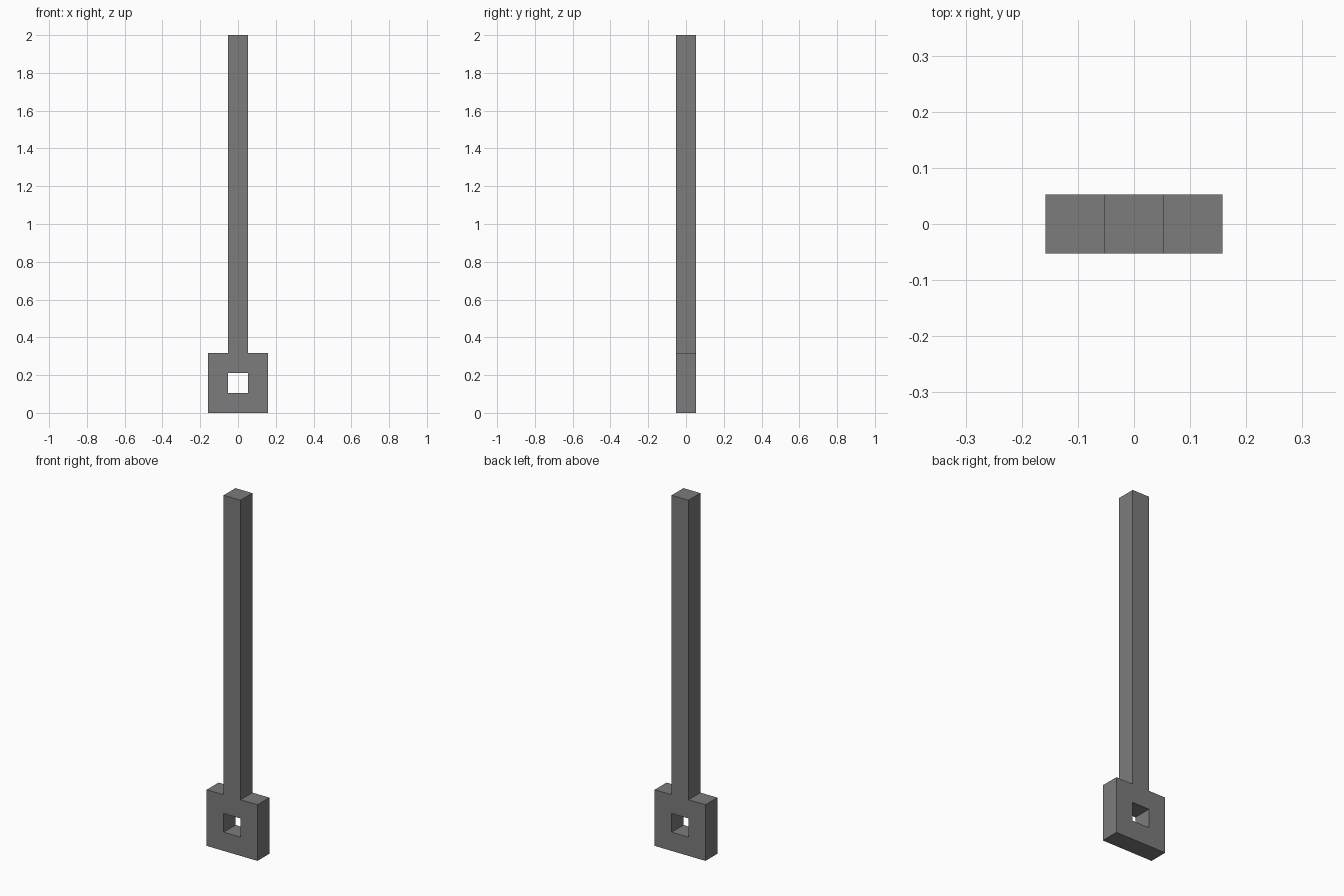
import bpy, bmesh
from mathutils import Vector

if "Cube" in bpy.data.objects:
    bpy.data.objects.remove(bpy.data.objects["Cube"])

U = 2 / 19  # square module: the model is 3 wide, 1 deep, 19 tall

grey = bpy.data.materials.new("dark_grey")
grey.diffuse_color = (0.2, 0.2, 0.2, 1)
grey.use_nodes = True
grey.node_tree.nodes["Principled BSDF"].inputs["Base Color"].default_value = grey.diffuse_color

# Front profile as modules (x0, x1, z0, z1): ring around the square hole, then the shaft
cells = [(i - 1.5, i - 0.5, j, j + 1)
         for i in range(3) for j in range(3) if (i, j) != (1, 1)]
cells.append((-0.5, 0.5, 3, 19))

bm = bmesh.new()
for x0, x1, z0, z1 in cells:
    corners = [(x0, z0), (x1, z0), (x1, z1), (x0, z1)]
    bm.faces.new([bm.verts.new((x * U, -U / 2, z * U)) for x, z in corners])
bmesh.ops.remove_doubles(bm, verts=bm.verts, dist=1e-4)

# Give the profile its depth
res = bmesh.ops.extrude_face_region(bm, geom=bm.faces[:], use_keep_orig=True)
moved = [g for g in res["geom"] if isinstance(g, bmesh.types.BMVert)]
bmesh.ops.translate(bm, verts=moved, vec=Vector((0, U, 0)))
bmesh.ops.recalc_face_normals(bm, faces=bm.faces)

mesh = bpy.data.meshes.new("rod_with_square_ring")
bm.to_mesh(mesh)
bm.free()
mesh.materials.append(grey)
rod = bpy.data.objects.new("rod_with_square_ring", mesh)
bpy.context.collection.objects.link(rod)
